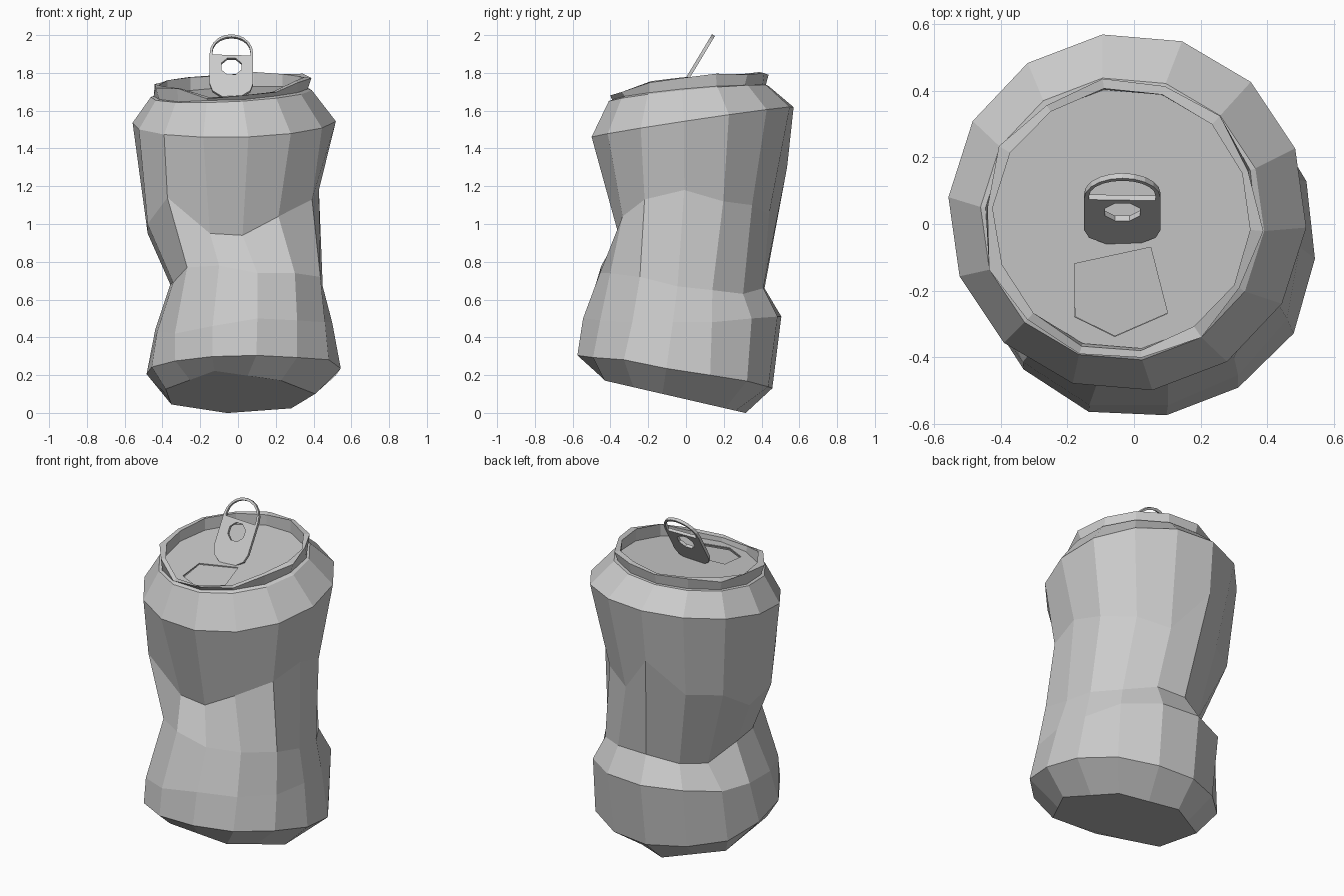
import bpy, bmesh, math, random
from mathutils import Vector

if "Cube" in bpy.data.objects:
    bpy.data.objects.remove(bpy.data.objects["Cube"])

random.seed(4)
N = 14


def angle(k):
    return math.radians(-82 + k * 360 / N)


def add_mesh(name, verts, faces):
    me = bpy.data.meshes.new(name)
    me.from_pydata(verts, [], faces)
    bm = bmesh.new()
    bm.from_mesh(me)
    bmesh.ops.recalc_face_normals(bm, faces=bm.faces)
    bm.to_mesh(me)
    bm.free()
    ob = bpy.data.objects.new(name, me)
    bpy.context.collection.objects.link(ob)
    return ob


def ring(cx, cy, radius, z, sx=0.0, sy=0.0, jitter=0.0):
    """One loop of the can; radius and z may be single values or per-side lists."""
    pts = []
    for k in range(N):
        r = radius[k] if isinstance(radius, list) else radius
        h = z[k] if isinstance(z, list) else z
        r += random.uniform(-jitter, jitter)
        x, y = cx + r * math.cos(angle(k)), cy + r * math.sin(angle(k))
        h += random.uniform(-jitter, jitter) * 0.8
        pts.append(Vector((x, y, h + sx * x + sy * y)))
    return pts


def loft(name, rings, cap_start=False):
    verts = [p for r in rings for p in r]
    faces = [(i * N + k, i * N + (k + 1) % N, (i + 1) * N + (k + 1) % N, (i + 1) * N + k)
             for i in range(len(rings) - 1) for k in range(N)]
    if cap_start:
        faces.append(tuple(range(N)))
    return add_mesh(name, verts, faces)


def plate(name, loops, thickness, location, rotation):
    """Flat sheet with holes: the first loop is the outline, the rest are cut out."""
    cu = bpy.data.curves.new(name, 'CURVE')
    cu.dimensions = '2D'
    cu.fill_mode = 'BOTH'
    cu.extrude = thickness / 2
    for pts in loops:
        s = cu.splines.new('POLY')
        s.points.add(len(pts) - 1)
        for p, (x, y) in zip(s.points, pts):
            p.co = (x, y, 0, 1)
        s.use_cyclic_u = True
    tmp = bpy.data.objects.new(name + "_outline", cu)
    bpy.context.collection.objects.link(tmp)
    dg = bpy.context.evaluated_depsgraph_get()
    me = bpy.data.meshes.new_from_object(tmp.evaluated_get(dg))
    bpy.data.objects.remove(tmp)
    for p in me.polygons:
        p.use_smooth = False
    ob = bpy.data.objects.new(name, me)
    ob.location, ob.rotation_euler = location, rotation
    bpy.context.collection.objects.link(ob)
    return ob


def arc(cx, cy, rx, ry, a0, a1, n):
    return [(cx + rx * math.cos(math.radians(a0 + (a1 - a0) * i / n)),
             cy + ry * math.sin(math.radians(a0 + (a1 - a0) * i / n))) for i in range(n + 1)]


# Crushed body: tilted base, bulge, two crumpled waist loops, shoulder
base = ring(0, -0.09, 0.41, 0.072, 0, -0.23)
base[13].z += 0.04
for k in range(0, N, 2):  # seven-sided base
    base[k] = (base[k - 1] + base[(k + 1) % N]) / 2
bottom_edge = ring(0.025, -0.06, 0.52, 0.21, 0.02, -0.17, 0.01)
bulge = ring(0.03, -0.03,
             [.52, .51, .50, .47, .47, .52, .54, .54, .53, .50, .47, .49, .53, .54],
             [.50, .49, .48, .48, .48, .50, .51, .51, .50, .46, .44, .43, .42, .46])
low_waist = ring(0.04, -0.01,
                 [.45, .47, .46, .41, .42, .43, .44, .43, .40, .36, .40, .41, .45, .46],
                 [.74, .74, .72, .67, .65, .63, .66, .66, .61, .58, .68, .69, .77, .78])
high_waist = ring(-0.03, 0.03,
                  [.39, .44, .49, .46, .47, .44, .43, .51, .43, .48, .45, .48, .50, .39],
                  [.94, 1.04, 1.13, 1.18, 1.12, 1.1, 1.05, 1.3, 1.08, 1.08, .95, 1.0, 1.14, .95])
shoulder = ring(-0.02, 0.035, 0.54, 1.535, 0.02, 0.15)
SX, SY = 0.05, 0.1
neck = ring(-0.035, 0.015, 0.428, 1.69, SX, SY)
loft("can_body", [base, bottom_edge, bulge, low_waist, high_waist, shoulder, neck], True)

# Bent rim around the lid, pressed down at the front
rim_outer = ring(-0.035, 0.015, 0.418, 1.755, SX, SY, 0.014)
rim_inner = ring(-0.035, 0.015, 0.392, 1.755, SX, SY, 0.010)
for k in (13, 0, 1):
    rim_outer[k].z -= 0.035
    rim_inner[k].z -= 0.04
loft("rim", [neck,
             ring(-0.035, 0.015, 0.408, 1.695, SX, SY, 0.006),
             rim_outer, rim_inner,
             ring(-0.035, 0.015, 0.392, 1.67, SX, SY)])

# Lid with the mouth opening, and the flap pushed slightly inwards
lid_pos, lid_rot = (-0.035, 0.015, 1.682), (SY, -SX, 0)
opening = [(-.145, -.135), (-.145, -.295), (-.025, -.355), (.135, -.285), (.085, -.085)]
lid_outline = [(0.395 * math.cos(angle(k)), 0.395 * math.sin(angle(k))) for k in range(N)]
plate("lid", [lid_outline, opening], 0.006, lid_pos, lid_rot)
plate("mouth_flap", [opening], 0.004, (-0.035, 0.015, 1.68), (SY + 0.03, -SX, 0))

# Raised pull tab with finger hole and rivet hole
tab = (arc(0, 0.275, 0.115, 0.118, 0, 180, 10)
       + [(-.115, .09), (-.1, .045), (-.05, .01), (.05, .01), (.1, .045), (.115, .09)])
finger_hole = arc(0, 0.29, 0.1, 0.088, 0, 180, 10) + [(-.1, .268), (.1, .262)]
rivet_hole = arc(0, 0.195, 0.057, 0.055, 22.5, 337.5, 7)
plate("pull_tab", [tab, finger_hole, rivet_hole], 0.018,
      (-0.035, -0.057, 1.663), (math.radians(59), 0, 0))
